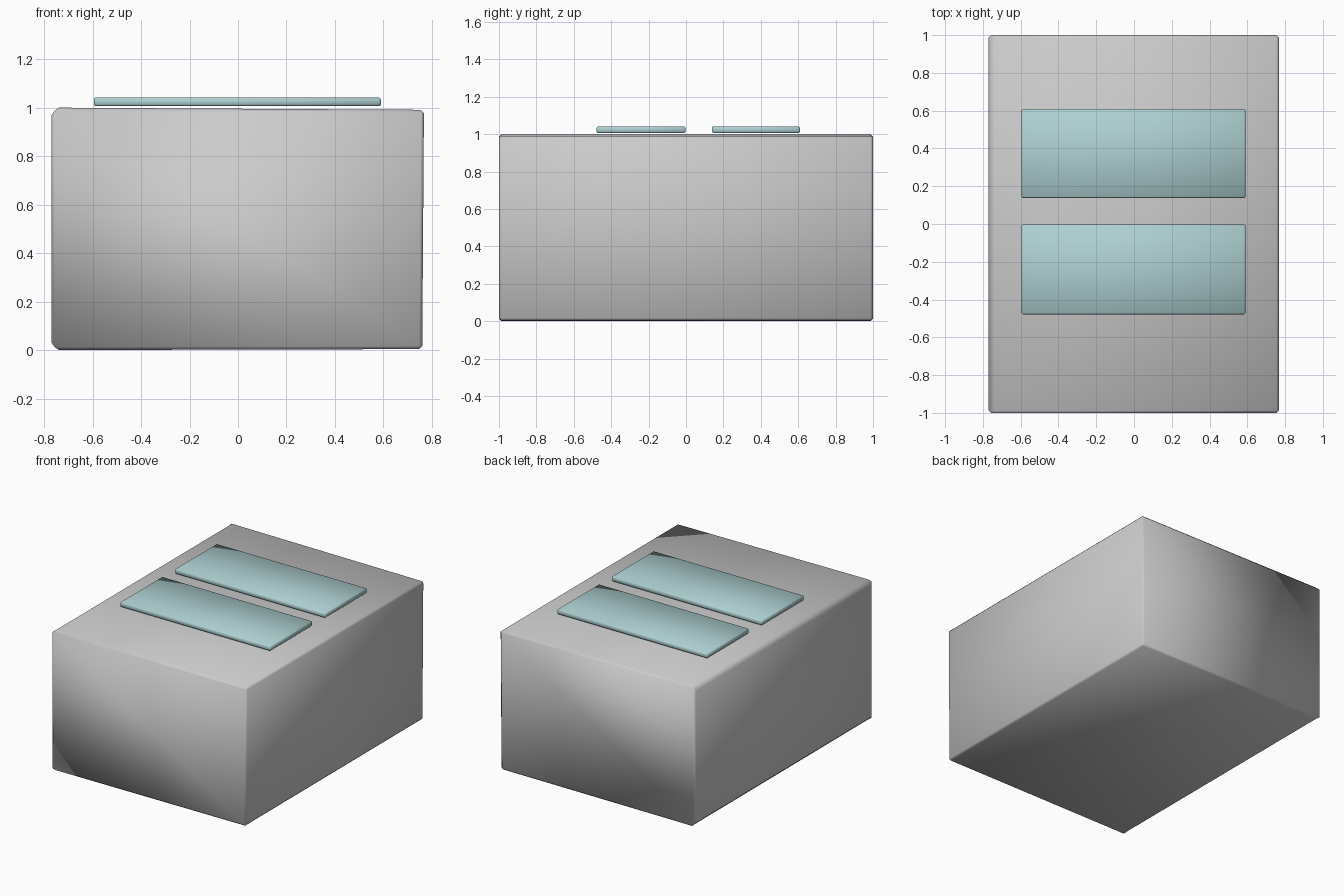
import bpy, bmesh

if "Cube" in bpy.data.objects:
    bpy.data.objects.remove(bpy.data.objects["Cube"])


def block(name, lo, hi, width, segments, wide_left=0.0, skew=None):
    """Bevelled, smooth-shaded box between two corners."""
    bm = bmesh.new()
    bmesh.ops.create_cube(bm, size=1)
    for v in bm.verts:
        v.co = [hi[i] if v.co[i] > 0 else lo[i] for i in range(3)]
    mid = (lo[2] + hi[2]) / 2
    if skew:
        for v in bm.verts:
            skew(v.co, mid)
    weights = bm.edges.layers.float.new("bevel_weight_edge")
    for e in bm.edges:
        a, b = (v.co for v in e.verts)
        left = a.x < 0 and b.x < 0 and abs(a.y - b.y) > 0.5
        e[weights] = 1.0 if (left and wide_left) else width / (wide_left or width)
    mesh = bpy.data.meshes.new(name)
    bm.to_mesh(mesh)
    bm.free()
    obj = bpy.data.objects.new(name, mesh)
    bpy.context.collection.objects.link(obj)
    mod = obj.modifiers.new("Bevel", "BEVEL")
    mod.limit_method = "WEIGHT"
    mod.width = wide_left or width
    mod.segments = segments
    for p in mesh.polygons:
        p.use_smooth = True
    return obj


def body_skew(co, mid):
    # Slightly worn right side
    if co.x > 0:
        if co.z > mid:
            co.z -= 0.009
        else:
            co.x -= 0.007
            co.z += 0.004


# Main body
block("body", (-0.77, -1, 0), (0.767, 1, 1), 0.013, 1, 0.032, body_skew)

# Two pale blue panels floating just above the top
glass = bpy.data.materials.new("pale_blue")
glass.diffuse_color = (0.43, 0.64, 0.65, 1)
glass.use_nodes = True
glass.node_tree.nodes["Principled BSDF"].inputs["Base Color"].default_value = glass.diffuse_color
for name, y0, y1 in (("front_panel", -0.478, -0.003), ("back_panel", 0.138, 0.61)):
    panel = block(name, (-0.595, y0, 1.006), (0.59, y1, 1.042), 0.007, 1)
    panel.data.materials.append(glass)
